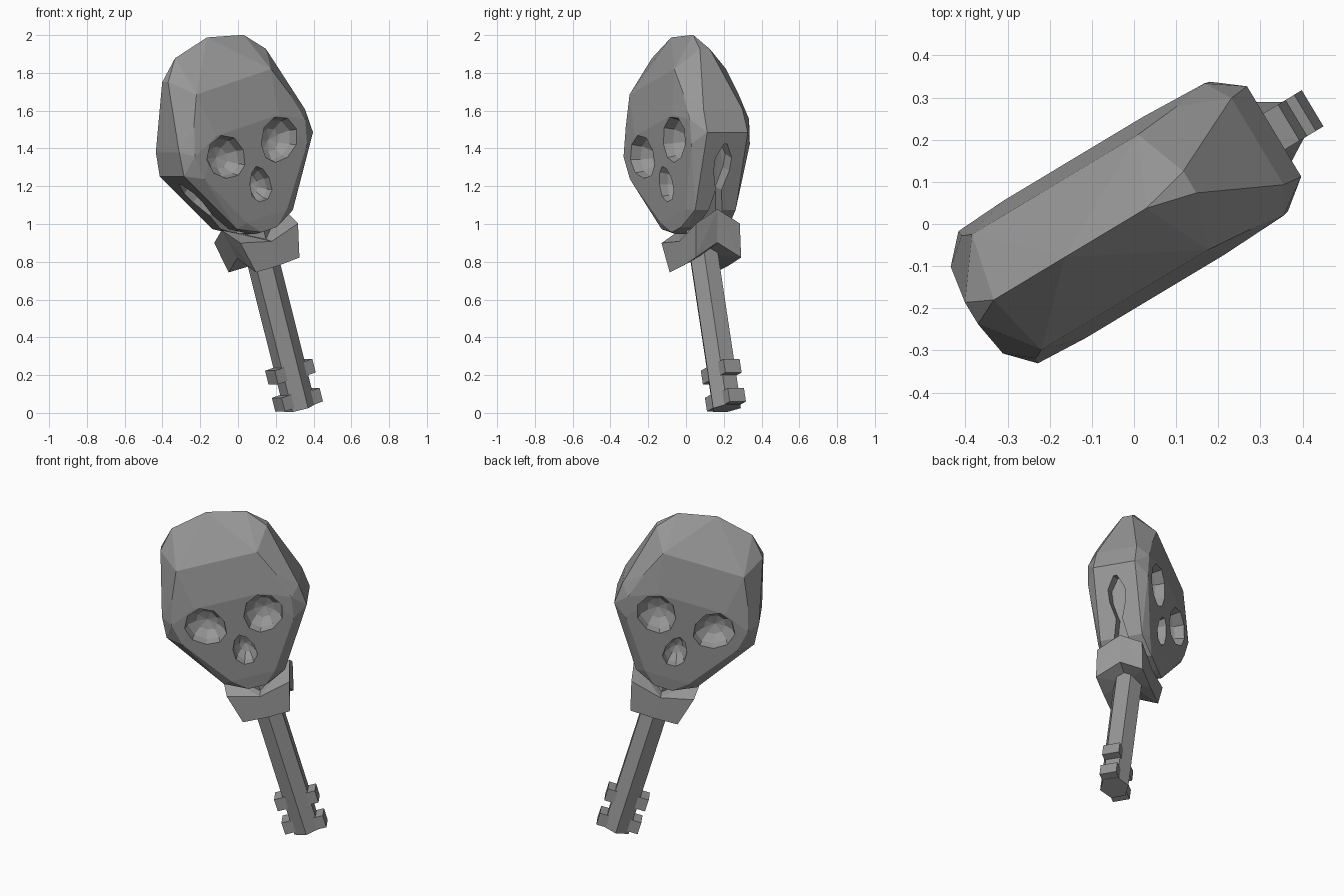
import bpy, bmesh
from math import radians
from mathutils import Matrix

if "Cube" in bpy.data.objects:
    bpy.data.objects.remove(bpy.data.objects["Cube"])

# Key frame: local x across, y depth, z along the shaft from the tip
FRAME = (Matrix.Translation((0.328, 0.217, 0.025))
         @ Matrix.Rotation(radians(31), 4, 'Z') @ Matrix.Rotation(radians(-16.3), 4, 'Y'))

# Dark grey metal
metal = bpy.data.materials.new("dark_metal")
metal.diffuse_color = (0.31, 0.31, 0.31, 1)
metal.use_nodes = True
metal.node_tree.nodes["Principled BSDF"].inputs["Base Color"].default_value = metal.diffuse_color


def finish(bm, name):
    bmesh.ops.recalc_face_normals(bm, faces=bm.faces)
    me = bpy.data.meshes.new(name)
    bm.to_mesh(me)
    bm.free()
    me.materials.append(metal)
    ob = bpy.data.objects.new(name, me)
    bpy.context.collection.objects.link(ob)
    ob.matrix_world = FRAME
    return ob


def hull(points, name, sides_x=(1, -1), sides_y=(1, -1)):
    """Convex solid from points, copied to the given sides."""
    pts = {(sx * a, sy * b, t) for a, b, t in points for sx in sides_x for sy in sides_y}
    bm = bmesh.new()
    for p in sorted(pts):
        bm.verts.new(p)
    res = bmesh.ops.convex_hull(bm, input=bm.verts)
    junk = {g for g in res['geom_interior'] + res['geom_unused']
            if isinstance(g, bmesh.types.BMVert) and g.is_valid}
    bmesh.ops.delete(bm, geom=list(junk), context='VERTS')
    bmesh.ops.dissolve_limit(bm, angle_limit=radians(2), verts=bm.verts, edges=bm.edges)
    return finish(bm, name)


def cut(target, cutter):
    cutter.hide_render = True
    m = target.modifiers.new(cutter.name, 'BOOLEAN')
    m.operation, m.object, m.solver = 'DIFFERENCE', cutter, 'EXACT'
    bpy.context.view_layer.objects.active = target
    bpy.ops.object.modifier_apply(modifier=m.name)
    bpy.data.objects.remove(cutter)


def bowl(loc, size, roll, name, taper=0.0):
    """Low-poly ellipsoid, optionally narrowed towards its top."""
    bm = bmesh.new()
    bmesh.ops.create_uvsphere(bm, u_segments=9, v_segments=6, radius=1,
                              matrix=Matrix.Rotation(radians(90), 4, 'X'))
    for v in bm.verts:
        v.co.x *= 1 - taper * v.co.z
    m = Matrix.Translation(loc) @ Matrix.Rotation(roll, 4, 'Y') @ Matrix.Diagonal((*size, 1))
    bmesh.ops.transform(bm, matrix=m, verts=bm.verts)
    return finish(bm, name)


def box(loc, size, name):
    bm = bmesh.new()
    bmesh.ops.create_cube(bm, size=1, matrix=Matrix.Translation(loc) @ Matrix.Diagonal((*size, 1)))
    return finish(bm, name)


# Skull: side outline plus face outline, the same on front and back
side = [(0, 0, 2.045), (0.22, 0, 1.995), (0.315, 0.03, 1.89), (0.405, 0.12, 1.53),
        (0.415, 0.125, 1.40), (0.18, 0.125, 1.04), (0.07, 0.11, 0.98)]
face = [(0.02, 0.165, 1.80), (0.24, 0.16, 1.80), (0.31, 0.17, 1.64), (0.20, 0.19, 1.56),
        (0.355, 0.183, 1.49), (0.33, 0.18, 1.36), (0.13, 0.155, 1.06), (0.05, 0.145, 0.985)]
skull = hull(side + face, "skull")

# Eye sockets and nose hole on both faces
for y in (-1, 1):
    for x in (-1, 1):
        cut(skull, bowl((x * 0.168, y * 0.192, 1.43), (0.113, 0.12, 0.128),
                        radians(40 * x), "eye_cutter", -0.1))
    cut(skull, bowl((0, y * 0.18, 1.235), (0.068, 0.11, 0.10), 0, "nose_cutter", 0.25))

# Slit along each jaw edge: a pointed upper part and a part opening at the chin
upper = [(0.31, 0.01, 1.39), (0.28, 0.05, 1.32), (0.24, 0.048, 1.26), (0.18, 0.015, 1.16)]
lower = [(0.185, 0.018, 1.17), (0.07, 0.06, 1.0)]
for s in (1, -1):
    for part in (upper, lower):
        pts = [(a + d, b, t - d * 0.65) for a, b, t in part for d in (0, 0.2)]
        cut(skull, hull(pts, "jaw_slit_cutter", sides_x=(s,)))

# Collar: four quarters forming a ridged, notched cradle under the chin
quarter = [(0, 0, 0.85), (0, 0.14, 0.785), (0, 0.14, 0.92), (0, 0, 0.95),
           (0.14, 0.14, 0.79), (0.185, 0.135, 0.965), (0.20, 0, 1.04), (0.15, 0, 0.87)]
for sx in (1, -1):
    for sy in (1, -1):
        hull(quarter, "collar_quarter", (sx,), (sy,))

# Hexagonal shaft, running up into the skull
bm = bmesh.new()
bmesh.ops.create_cone(bm, cap_ends=True, segments=6, radius1=0.085, radius2=0.085, depth=1.1,
                      matrix=Matrix.Translation((0, 0, 0.55)) @ Matrix.Rotation(radians(60), 4, 'Z'))
finish(bm, "shaft")

# Key teeth in pairs on both sides
for x, low, high in ((0.08, 0.04, 0.20), (-0.085, 0.055, 0.205)):
    for t in (low, high):
        box((x, 0, t), (0.075, 0.10, 0.075), "tooth")
